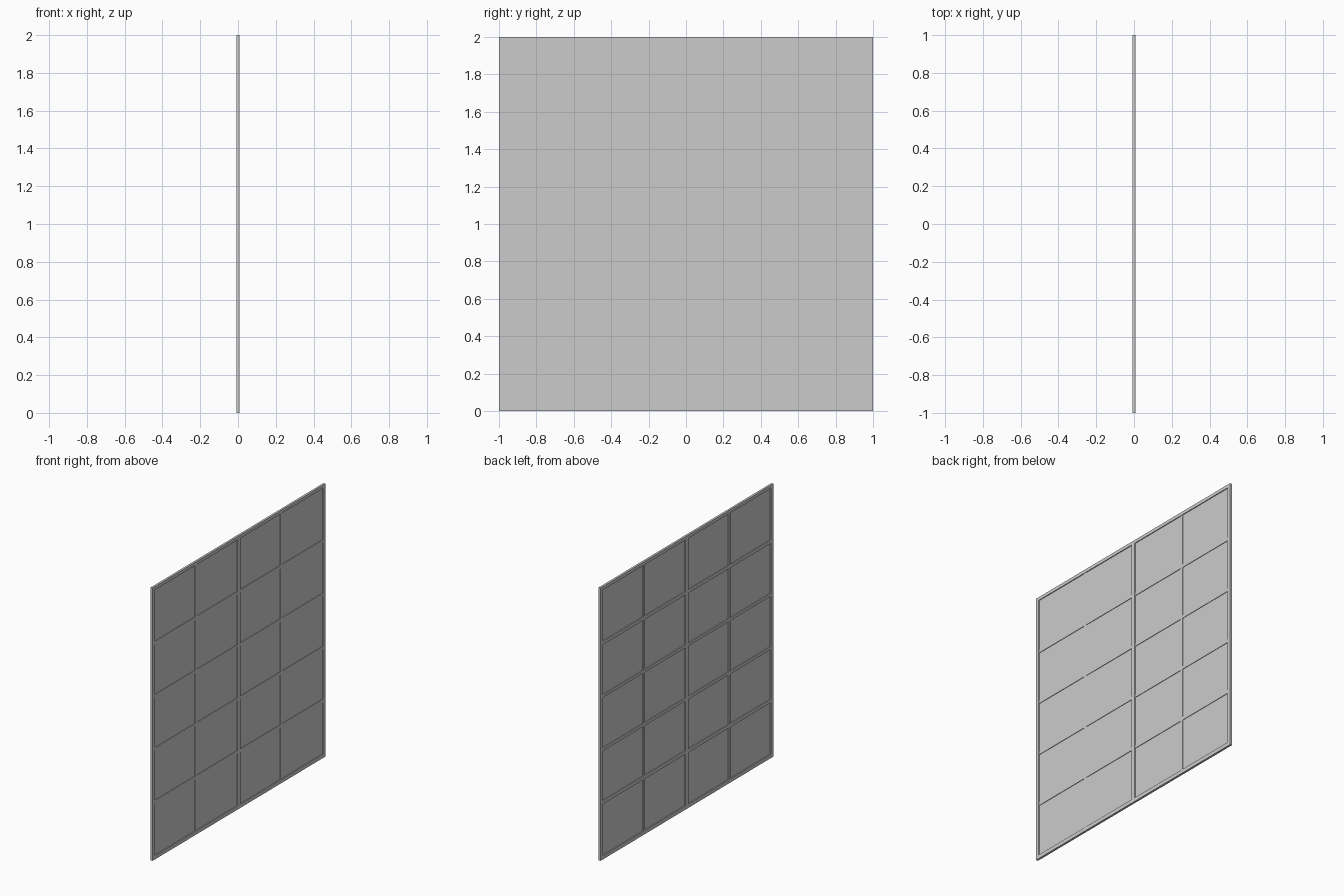
import bpy, bmesh
from mathutils import Vector

if "Cube" in bpy.data.objects:
    bpy.data.objects.remove(bpy.data.objects["Cube"])

D = 0.008  # half thickness of the frame


def add_box(bm, x, y, z):
    """Box from (min, max) ranges."""
    r = bmesh.ops.create_cube(bm, size=1)
    for v in r["verts"]:
        v.co = Vector([lo if c < 0 else hi
                       for c, (lo, hi) in zip(v.co, (x, y, z))])


def make(name, boxes):
    bm = bmesh.new()
    for b in boxes:
        add_box(bm, *b)
    me = bpy.data.meshes.new(name)
    bm.to_mesh(me)
    bm.free()
    ob = bpy.data.objects.new(name, me)
    bpy.context.collection.objects.link(ob)
    return ob


full = (-D, D)
bar = (-D, 0.006)
z_lo, z_hi, y_in, y_mid = 0.028, 1.976, 0.973, 0.017

# outer frame
make("outer_frame", [
    (full, (-1, -y_in), (0, 2)),
    (full, (y_in, 1), (0, 2)),
    (full, (-y_in, y_in), (0, z_lo)),
    (full, (-y_in, y_in), (z_hi, 2)),
])

# wide central upright
make("centre_upright", [(full, (-y_mid, y_mid), (z_lo, z_hi))])

# narrow uprights halfway across each leaf
rails = [(0.406, 0.431), (0.795, 0.817), (1.186, 1.207), (1.574, 1.598)]
for side, y in (("left", (-0.506, -0.485)), ("right", (0.485, 0.506))):
    make(side + "_upright", [(bar, y, (z_lo, z_hi))])

# horizontal glazing bars, split around the uprights
spans = [(-y_in, -0.506), (-0.485, -y_mid), (y_mid, 0.485), (0.506, y_in)]
make("horizontal_bars", [(bar, y, z) for z in rails for y in spans])

# glass panes in each opening
edges = [z_lo] + [e for r in rails for e in r] + [z_hi]
rows = list(zip(edges[0::2], edges[1::2]))
make("glass_panes", [((-0.001, 0.002), y, z) for z in rows for y in spans])
